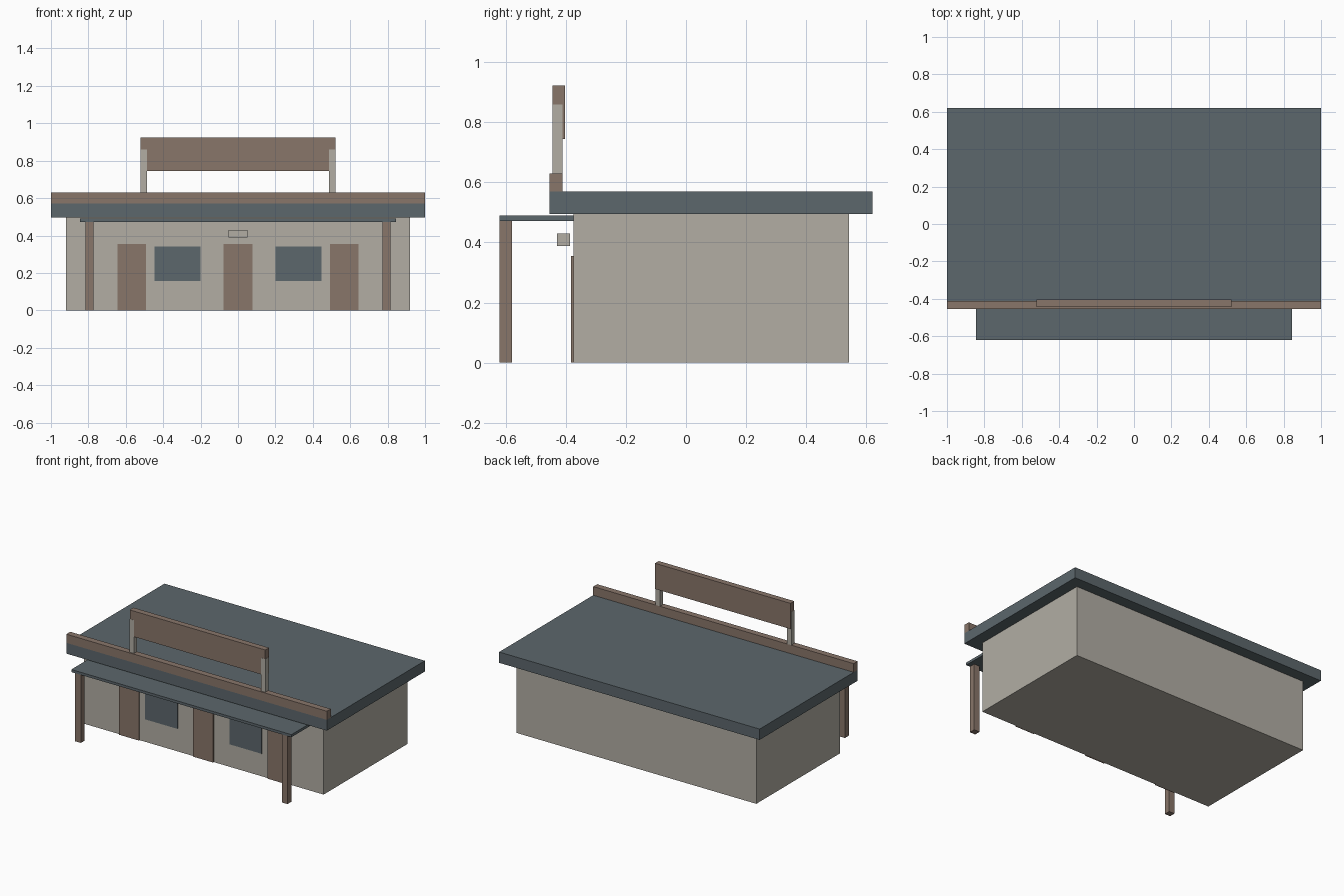
import bpy
import bmesh

cube = bpy.data.objects.get("Cube")
if cube:
    bpy.data.objects.remove(cube, do_unlink=True)


def make_material(name, hex_code):
    rgb = [int(hex_code[i:i + 2], 16) / 255 for i in (0, 2, 4)]
    color = [c / 12.92 if c <= 0.04045 else ((c + 0.055) / 1.055) ** 2.4 for c in rgb] + [1.0]
    mat = bpy.data.materials.new(name)
    mat.use_nodes = True
    mat.diffuse_color = color
    bsdf = next(n for n in mat.node_tree.nodes if n.type == "BSDF_PRINCIPLED")
    bsdf.inputs["Base Color"].default_value = color
    return mat


plaster = make_material("warm_grey_plaster", "B2AEA4")
wood = make_material("brown_wood", "89766A")
slate = make_material("slate_blue", "5C676C")


def box(name, mat, x, y, z):
    """Box spanning the given (low, high) range on each axis."""
    bm = bmesh.new()
    bmesh.ops.create_cube(bm, size=1)
    for v in bm.verts:
        v.co = [r[0] if c < 0 else r[1] for c, r in zip(v.co, (x, y, z))]
    mesh = bpy.data.meshes.new(name)
    bm.to_mesh(mesh)
    bm.free()
    mesh.materials.append(mat)
    obj = bpy.data.objects.new(name, mesh)
    bpy.context.collection.objects.link(obj)
    return obj


def pair(name, mat, x, y, z):
    """The same box on the left (+x) and mirrored on the right."""
    box("left_" + name, mat, x, y, z)
    box("right_" + name, mat, (-x[1], -x[0]), y, z)


# Building body and flat roof
box("walls", plaster, (-0.92, 0.92), (-0.375, 0.543), (0, 0.495))
box("roof", slate, (-1, 1), (-0.454, 0.621), (0.495, 0.57))
box("parapet", wood, (-1, 1), (-0.454, -0.411), (0.57, 0.63))

# Porch canopy and its columns
box("canopy", slate, (-0.845, 0.845), (-0.621, -0.374), (0.472, 0.49))
pair("column", wood, (0.772, 0.815), (-0.621, -0.579), (0, 0.472))

# Doors and windows, slightly proud of the front wall
front = (-0.383, -0.37)
box("middle_door", wood, (-0.077, 0.077), front, (0, 0.355))
pair("door", wood, (0.493, 0.645), front, (0, 0.355))
pair("window", slate, (0.2, 0.447), (-0.379, -0.372), (0.158, 0.34))

# Lamp box above the middle door
box("lamp", plaster, (-0.051, 0.051), (-0.43, -0.387), (0.388, 0.43))

# Sign board above the roof, with posts just proud of its front and ends
box("sign_board", wood, (-0.52, 0.52), (-0.444, -0.403), (0.745, 0.923))
pair("sign_post", plaster, (0.487, 0.521), (-0.445, -0.411), (0.63, 0.86))
